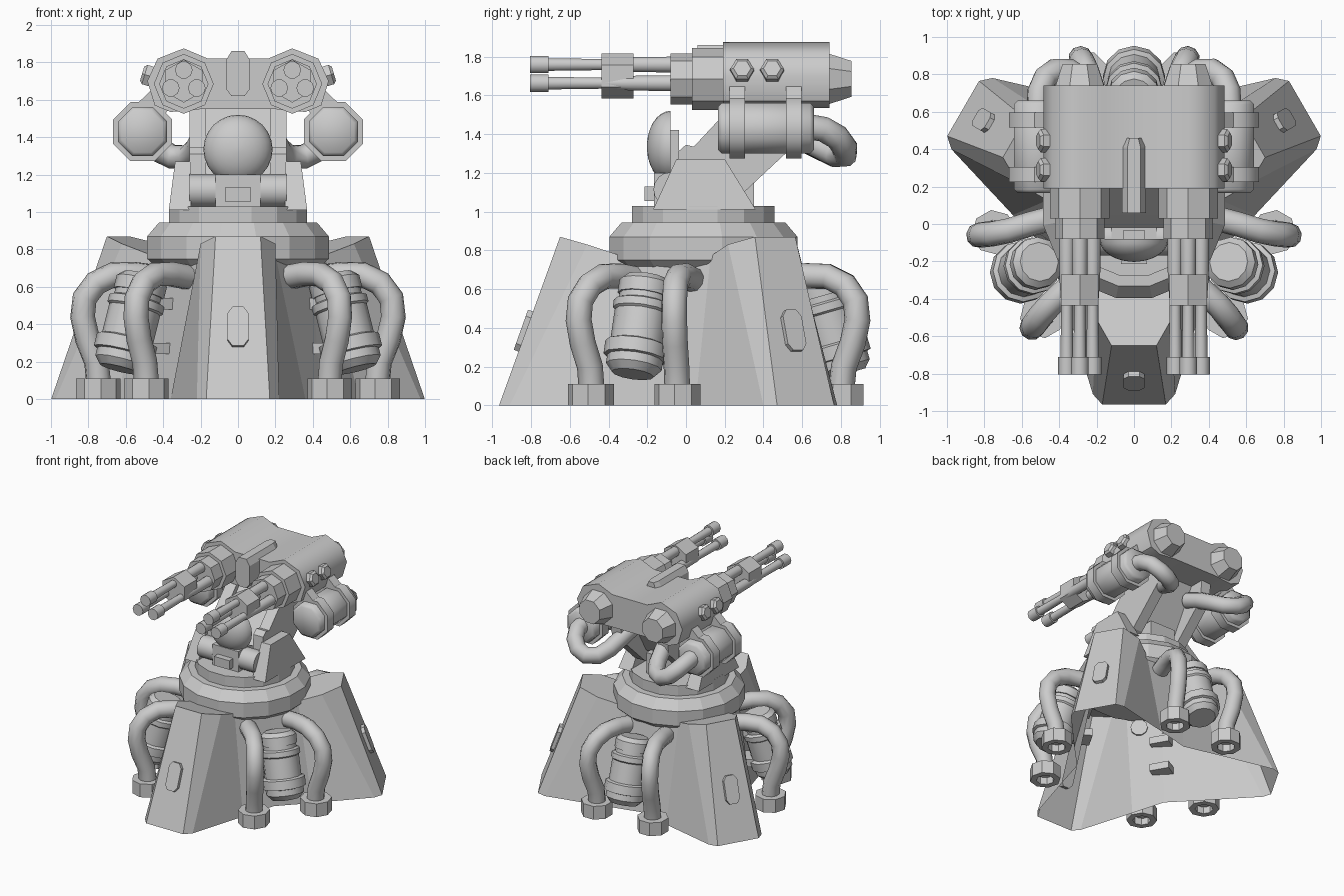
import bpy, bmesh
from math import pi, cos, sin, radians
from mathutils import Matrix, Vector

if "Cube" in bpy.data.objects:
    bpy.data.objects.remove(bpy.data.objects["Cube"])

I = Matrix.Identity(4)
C = Matrix.Translation((0, 0.09, 0))          # centre of the pedestal


def mesh(name, verts, faces, mat=I, smooth=0):
    me = bpy.data.meshes.new(name)
    me.from_pydata([mat @ Vector(v) for v in verts], [], faces)
    bm = bmesh.new()
    bm.from_mesh(me)
    bmesh.ops.recalc_face_normals(bm, faces=bm.faces)
    bm.to_mesh(me)
    bm.free()
    ob = bpy.data.objects.new(name, me)
    bpy.context.collection.objects.link(ob)
    if smooth:
        bpy.ops.object.select_all(action='DESELECT')
        ob.select_set(True)
        bpy.context.view_layer.objects.active = ob
        bpy.ops.object.shade_smooth_by_angle(angle=radians(smooth))
    return ob


def rings(name, loops, mat=I, smooth=0):
    """Skin a list of equal-length closed loops and cap both ends."""
    n = len(loops[0])
    faces = [(k * n + i, k * n + (i + 1) % n, (k + 1) * n + (i + 1) % n, (k + 1) * n + i)
             for k in range(len(loops) - 1) for i in range(n)]
    faces += [tuple(range(n)), tuple(range(n * (len(loops) - 1), n * len(loops)))]
    return mesh(name, [v for l in loops for v in l], faces, mat, smooth)


def lathe(name, prof, n, mat=I, phase=0.0, smooth=0):
    return rings(name, [[(r * cos(phase + 2 * pi * i / n), r * sin(phase + 2 * pi * i / n), h)
                         for i in range(n)] for r, h in prof], mat, smooth)


def aim(p, d):
    return Matrix.Translation(p) @ Vector(d).to_track_quat('Z', 'Y').to_matrix().to_4x4()


def prism_x(name, pts, x0, x1, lean=0.0):
    """Extrude a (y, z) profile along x; lean tilts the outer side with height."""
    zb = min(p[1] for p in pts)
    return rings(name, [[(x0, y, z) for y, z in pts],
                        [(x1 - lean * (z - zb), y, z) for y, z in pts]])


def prism_y(name, pts, y0, y1, smooth=0):
    return rings(name, [[(x, y, z) for x, z in pts] for y in (y0, y1)], I, smooth)


def box(name, lo, hi, mat=I):
    loops = [[(lo[0], lo[1], z), (hi[0], lo[1], z), (hi[0], hi[1], z), (lo[0], hi[1], z)]
             for z in (lo[2], hi[2])]
    return rings(name, loops, mat)


def tube(name, pts, r, mat=I):
    """Ten-sided hose following a path of points."""
    pts = [mat @ Vector(p) for p in pts]
    side, loops = None, []
    for i, p in enumerate(pts):
        a, b = pts[max(i - 1, 0)], pts[min(i + 1, len(pts) - 1)]
        t = (b - a).normalized()
        side = t.orthogonal() if side is None else side - t * side.dot(t)
        side.normalize()
        up = t.cross(side)
        loops.append([p + r * (side * cos(k * pi / 5) + up * sin(k * pi / 5)) for k in range(10)])
    return rings(name, loops, I, 50)


# --- hollow three-legged skirt, open underneath
half_b = [(0.54, .36, 0), (1.0, .22, 0), (1.055, .17, 0)]
half_t = [(0.42, .2, .77), (0.6, .2, .83), (0.74, .12, .87)]
verts, faces, N = [], [], 21
for half, mid in ((half_b, (.51, 0)), (half_t, (.45, .76))):
    for a in (-90, 30, 150):
        M = C @ Matrix.Rotation(radians(a), 4, 'Z')
        loop = [(r, -t, z) for r, t, z in half] + half[::-1]
        loop.append((mid[0] * cos(pi / 3), mid[0] * sin(pi / 3), mid[1]))
        verts += [M @ Vector(v) for v in loop]
faces = [(i, (i + 1) % N, N + (i + 1) % N, N + i) for i in range(N)]
faces += [tuple(N + 7 * k + j for j in range(6)) for k in range(3)]
mesh("leg_skirt", verts, faces)

# --- plates on the leg fronts
oct_ = [(.03, -.11), (.055, -.075), (.055, .075), (.03, .11)]
oct_ += [(-x, -y) for x, y in oct_]
for a in (-90, 30, 150):
    M = C @ Matrix.Rotation(radians(a), 4, 'Z')
    P = M @ Matrix.Translation((.9, 0, .375)) @ Matrix.Rotation(-0.342, 4, 'Y')
    rings("leg_plate", [[(h, x, y) for x, y in oct_] for h in (-.03, .045)], P)

# --- tanks, brackets and hoses in the gaps between legs
for a in (-30, 90, 210):
    M = C @ Matrix.Rotation(radians(a), 4, 'Z')
    T = M @ aim((.585, 0, .66), (.145, 0, -.5))
    lathe("tank", [(.105, 0), (.138, .03), (.138, .1), (.128, .1), (.128, .13), (.152, .14), (.152, .18),
                   (.14, .19), (.14, .35), (.165, .36), (.165, .43), (.145, .435), (.145, .48),
                   (.11, .52)], 12, T, 0, 35)
    for z, r in ((.51, .6), (.27, .68)):
        box("tank_bracket", (.40, -.08, z - .03), (r, .08, z + .03), M)
    for s in (-1, 1):
        path = [(.40, .165, .65), (.53, .2, .668), (.64, .225, .665), (.73, .255, .62),
                (.785, .28, .54), (.795, .285, .44), (.77, .275, .32), (.725, .258, .2),
                (.71, .255, .06)]
        tube("base_hose", [(r, s * t, z) for r, t, z in path], .067, M)
        lathe("hose_foot", [(.07, .06), (.07, 0), (.12, 0), (.12, .11), (.06, .11)], 8,
              M @ Matrix.Translation((.715, s * .258, 0)), pi / 8)

# --- turntable
lathe("turntable", [(.45, .71), (.495, .75), (.495, .87), (.43, .945), (.375, .945), (.375, 1.03)],
      16, C, pi / 16)

# --- yoke, arms and pivots
arm = [(-.04, 1.31), (0, 1.345), (.04, 1.335), (.25, 1.56), (.62, 1.56), (.6, 1.38),
       (.3, 1.1), (.1, 1.02), (-.06, 1.02)]
for s in (-1, 1):
    prism_x("yoke_ear", [(-.17, 1.01), (.36, 1.01), (.2, 1.27), (-.05, 1.27)],
            s * .25, s * .37, s * .13)
    prism_x("lift_arm", arm, s * .17, s * .26)
    lathe("pivot_roller", [(.088, 0), (.088, .14)], 16, aim((s * .12, -.08, 1.115), (s, 0, 0)),
          smooth=40)
prism_x("arm_core", [(-.02, 1.2), (.05, 1.28), (.3, 1.56), (.5, 1.56), (.28, 1.18)], -.17, .17)
box("yoke_core", (-.12, -.165, 1.01), (.12, .35, 1.2))
box("front_block", (-.07, -.215, 1.055), (.07, -.15, 1.13))

# --- sensor dome
dome = [(.185, 0)] + [(.185 * cos(a), .122 * sin(a)) for a in (radians(12 * k) for k in range(1, 8))]
lathe("sensor_dome", dome + [(.004, .122)], 24, aim((0, -.08, 1.335), (0, -1, 0)), smooth=50)
box("dome_mount", (-.06, -.1, 1.16), (.06, -.035, 1.42))

# --- gun housing
half = [(.16, 1.82), (.29, 1.875), (.43, 1.82), (.485, 1.70), (.445, 1.57), (.36, 1.535), (.2, 1.55)]
prism_y("gun_housing", half + [(-x, z) for x, z in half[::-1]], .19, .74, 50)
fin = [(.035, 1.62), (.065, 1.66), (.065, 1.81), (.035, 1.86)]
fin += [(-x, z) for x, z in fin[::-1]]
rings("top_fin", [[(x * k, y, z) for x, z in fin] for y, k in ((.06, 1), (.41, 1), (.46, .65))])

for s in (-1, 1):
    # --- rotary gun: collars, barrels, clamp, rear cap
    gx, gz = s * .29, 1.685
    lathe("gun_collar", [(.16, -.19), (.16, -.03), (.132, -.03), (.132, .08)], 8,
          aim((gx, 0, gz), (0, -1, 0)), pi / 2)
    lathe("rear_cap", [(.14, .72), (.14, .74), (.1, .855)], 8,
          aim((gx, 0, gz), (0, 1, 0)), pi / 8)
    for k in range(3):
        a = pi / 2 + k * 2 * pi / 3
        lathe("barrel", [(.043, .06), (.04, .28), (.03, .43), (.034, .71), (.047, .71), (.047, .805)],
              10, aim((gx + .08 * cos(a), 0, gz + .01 + .064 * sin(a)), (0, -1, 0)), smooth=40)
    lathe("barrel_clamp", [(.115, .27), (.115, .435)], 6, aim((gx, 0, gz + .015), (0, -1, 0)), pi / 6)
    # --- side bolts
    for y in (.29, .445):
        lathe("side_bolt", [(.062, -.05), (.062, .035), (.045, .05)], 6,
              aim((s * .465, y, 1.725), (s, 0, .3)))
    # --- side pod with straps
    px, pz = s * .51, 1.43
    lathe("side_pod", [(.12, .165), (.142, .185), (.142, .64), (.12, .66)], 8,
          aim((px, 0, pz), (0, 1, 0)), pi / 8, 50)
    for y in (.225, .515):
        lathe("pod_strap", [(.17, y), (.17, y + .08)], 8, aim((px, 0, pz), (0, 1, 0)), pi / 8, 50)
        hook = [(.36, 1.56), (.44, 1.47), (.56, 1.56), (.47, 1.645), (.4, 1.645)]
        prism_y("pod_hanger", [(s * x, z) for x, z in hook], y, y + .08)
    # --- feed hose from pod back to the arm
    feed = [(.51, .62, 1.44), (.505, .71, 1.425), (.475, .78, 1.385), (.42, .82, 1.33),
            (.35, .82, 1.295), (.27, .77, 1.295), (.22, .69, 1.335), (.19, .58, 1.39), (.17, .45, 1.44)]
    tube("feed_hose", [(s * x, y, z) for x, y, z in feed], .066)
